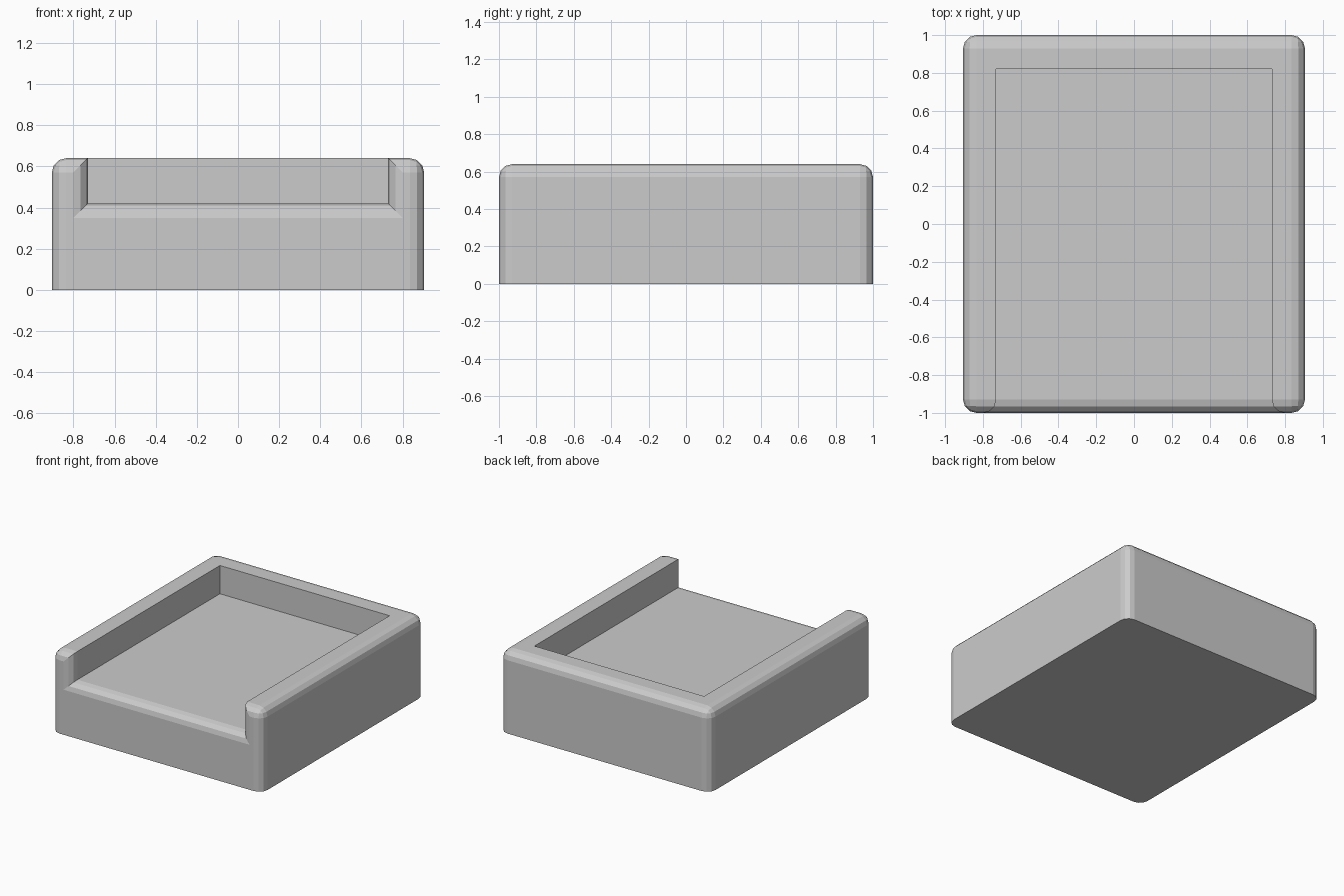
import bpy
import bmesh

if "Cube" in bpy.data.objects:
    bpy.data.objects.remove(bpy.data.objects["Cube"])

W, D, H = 0.905, 1.0, 0.64           # outer half width, half depth, height
IW, BACK, SEAT = 0.73, 0.82, 0.42    # recess half width, rear wall, floor height
R = 0.07                             # rounding radius

bm = bmesh.new()
points = {}


def face(*coords):
    """Face from corner positions, sharing vertices between faces."""
    for c in coords:
        if c not in points:
            points[c] = bm.verts.new(c)
    bm.faces.new([points[c] for c in coords])


# Outer shell: U-shaped front, plain back, bottom, C-shaped rim
face((-W, -D, 0), (W, -D, 0), (W, -D, H), (IW, -D, H),
     (IW, -D, SEAT), (-IW, -D, SEAT), (-IW, -D, H), (-W, -D, H))
face((-W, D, 0), (-W, D, H), (W, D, H), (W, D, 0))
face((-W, -D, 0), (-W, D, 0), (W, D, 0), (W, -D, 0))
face((-W, -D, H), (-IW, -D, H), (-IW, BACK, H), (IW, BACK, H),
     (IW, -D, H), (W, -D, H), (W, D, H), (-W, D, H))

# Recess floor and rear wall
face((-IW, -D, SEAT), (IW, -D, SEAT), (IW, BACK, SEAT), (-IW, BACK, SEAT))
face((-IW, BACK, SEAT), (IW, BACK, SEAT), (IW, BACK, H), (-IW, BACK, H))

# Outer and inner side walls
for s in (-1, 1):
    for x in (W, IW):
        z = 0 if x == W else SEAT
        y = D if x == W else BACK
        face((s * x, -D, z), (s * x, y, z), (s * x, y, H), (s * x, -D, H))

bmesh.ops.recalc_face_normals(bm, faces=bm.faces[:])


# Round the front outline, outer corners and outer top rim
def is_rounded(edge):
    a, b = (v.co for v in edge.verts)
    if max(a.z, b.z) < 0.01:
        return False
    on_front = a.y < -0.99 and b.y < -0.99
    on_back = a.y > 0.99 and b.y > 0.99
    on_side = abs(a.x) > 0.9 and abs(b.x) > 0.9
    return on_front or on_back or on_side


bmesh.ops.bevel(bm, geom=[e for e in bm.edges if is_rounded(e)], offset=R,
                offset_type='OFFSET', segments=3, profile=0.5,
                affect='EDGES', clamp_overlap=False)

mesh = bpy.data.meshes.new("seat_base")
bm.to_mesh(mesh)
bm.free()
seat_base = bpy.data.objects.new("seat_base", mesh)
bpy.context.collection.objects.link(seat_base)
